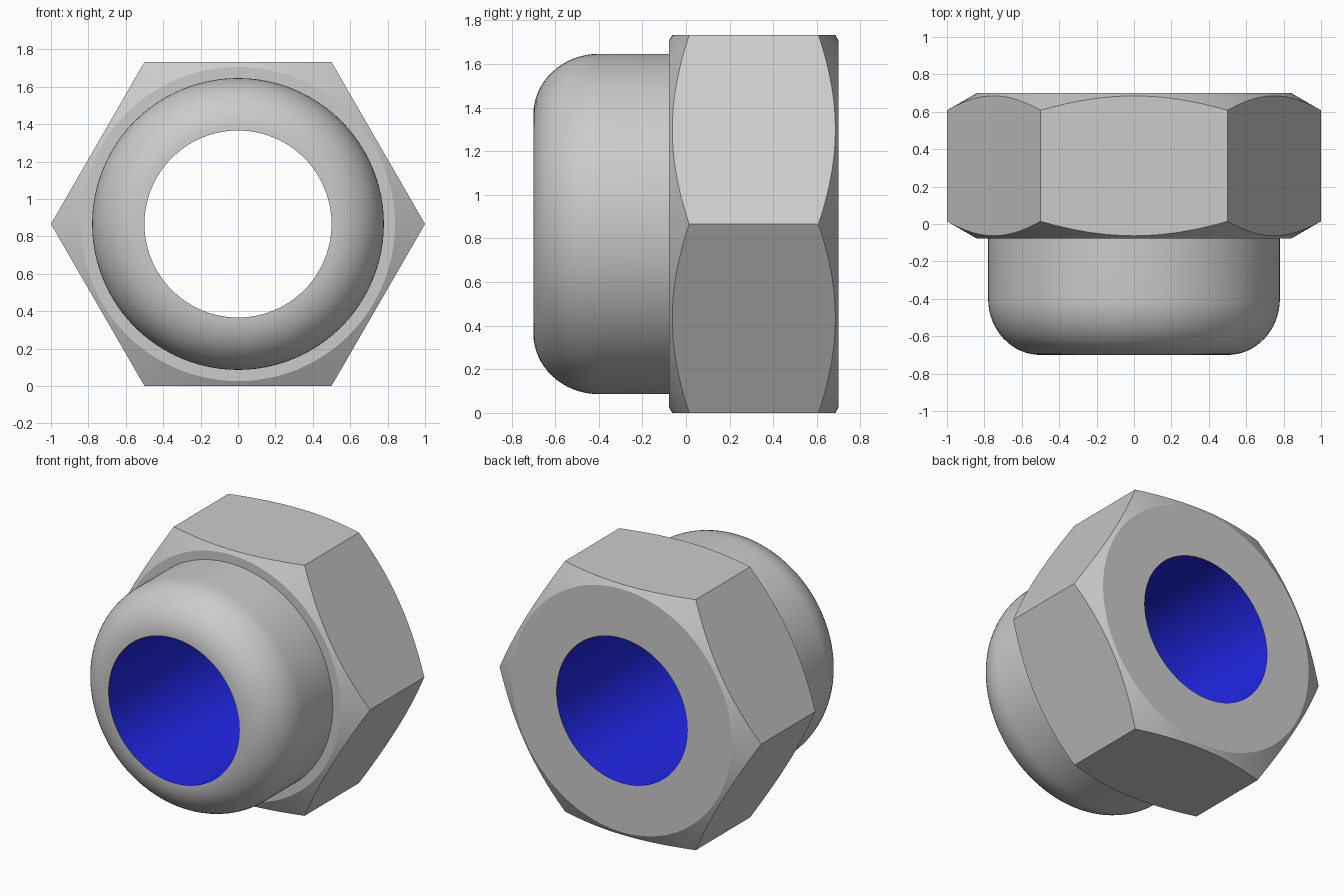
import bpy
import math

if "Cube" in bpy.data.objects:
    bpy.data.objects.remove(bpy.data.objects["Cube"])

SEG = 96                      # divisible by 6 so hex corners land on vertices
AXIS_Z = math.sqrt(3) / 2     # height of the nut's axis
BORE, FLAT, COLLAR = 0.5, 0.84, 0.78
BACK, SHOULDER, FRONT = 0.70, -0.078, -0.70
SLOPE = math.tan(math.radians(30))


def hex_radius(a):
    return AXIS_Z / math.cos(a % (math.pi / 3) - math.pi / 6)


def circle(r, y):
    return lambda k: (r, y)


def chamfer_edge(y, sign):
    # curve where the 30 degree chamfer cone meets the hexagon sides
    def ring(k):
        r = hex_radius(2 * math.pi * (k % (SEG // 6)) / SEG)
        return r, y + sign * (r - FLAT) * SLOPE
    return ring


def loft(name, rings):
    verts, faces = [], []
    for ring in rings:
        for k in range(SEG):
            a = 2 * math.pi * k / SEG
            r, y = ring(k)
            verts.append((r * math.cos(a), y, AXIS_Z + r * math.sin(a)))
    for i in range(len(rings) - 1):
        for k in range(SEG):
            n = (k + 1) % SEG
            faces.append((i * SEG + k, i * SEG + n,
                          (i + 1) * SEG + n, (i + 1) * SEG + k))
    mesh = bpy.data.meshes.new(name)
    mesh.from_pydata(verts, [], faces)
    obj = bpy.data.objects.new(name, mesh)
    bpy.context.collection.objects.link(obj)
    bpy.ops.object.select_all(action='DESELECT')
    obj.select_set(True)
    bpy.context.view_layer.objects.active = obj
    bpy.ops.object.shade_smooth_by_angle(angle=math.radians(25))
    return obj


# Chamfered hexagonal body
loft("hex_body", [circle(BORE, BACK), circle(FLAT, BACK),
                  chamfer_edge(BACK, -1), chamfer_edge(SHOULDER, 1),
                  circle(FLAT, SHOULDER), circle(COLLAR, SHOULDER)])

# Round collar with a quarter-round nose running into the bore
rx, ry = COLLAR - BORE, 0.30
nose = [circle(BORE + rx * math.cos(t), FRONT + ry - ry * math.sin(t))
        for t in (math.pi / 2 * i / 16 for i in range(17))]
loft("rounded_collar", [circle(COLLAR, SHOULDER)] + nose)

# Blue bore wall
bore = loft("bore_lining", [circle(BORE, FRONT), circle(BORE, BACK)])
blue = bpy.data.materials.new("blue")
blue.diffuse_color = (0.015, 0.02, 0.8, 1)
blue.use_nodes = True
blue.node_tree.nodes["Principled BSDF"].inputs["Base Color"].default_value = blue.diffuse_color
bore.data.materials.append(blue)
